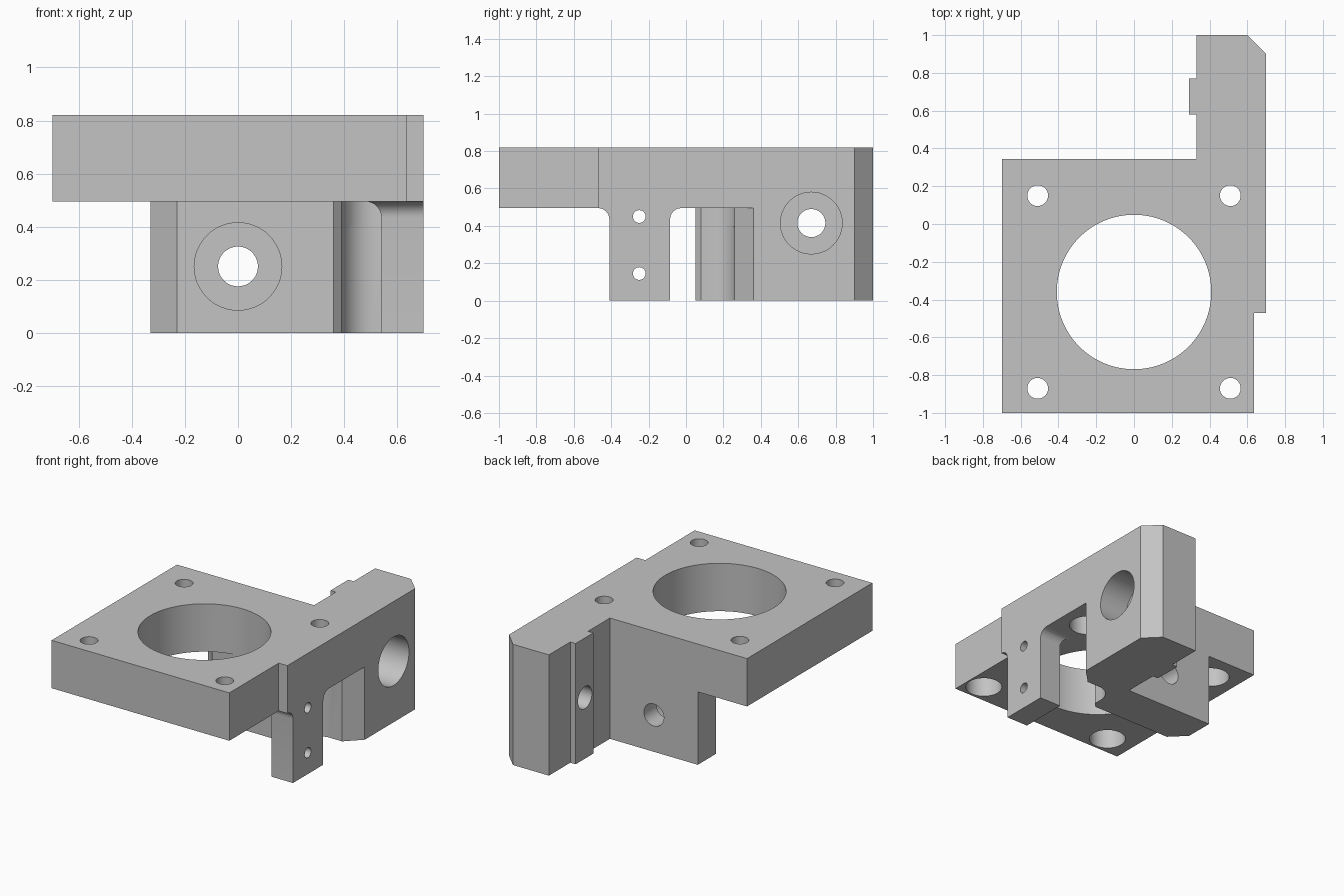
import bpy
import bmesh
import math
from mathutils import Matrix, Vector

if "Cube" in bpy.data.objects:
    bpy.data.objects.remove(bpy.data.objects["Cube"])

TOP, PLATE_Z = 0.82, 0.495

grey = bpy.data.materials.new("plain grey")
grey.use_nodes = True
colour = (0.55, 0.55, 0.55, 1)
grey.diffuse_color = colour
grey.node_tree.nodes["Principled BSDF"].inputs["Base Color"].default_value = colour


def new_object(name, bm):
    bmesh.ops.recalc_face_normals(bm, faces=bm.faces)
    mesh = bpy.data.meshes.new(name)
    bm.to_mesh(mesh)
    bm.free()
    mesh.materials.append(grey)
    obj = bpy.data.objects.new(name, mesh)
    bpy.context.collection.objects.link(obj)
    return obj


def loft(name, loops):
    """Closed solid through a stack of matching outlines."""
    bm = bmesh.new()
    rings = [[bm.verts.new(p) for p in loop] for loop in loops]
    n = len(rings[0])
    for low, high in zip(rings, rings[1:]):
        for i in range(n):
            j = (i + 1) % n
            bm.faces.new((low[i], low[j], high[j], high[i]))
    bm.faces.new(rings[0][::-1])
    bm.faces.new(rings[-1])
    return new_object(name, bm)


def prism(name, outline, z0, z1):
    return loft(name, [[(x, y, z) for x, y in outline] for z in (z0, z1)])


def combine(body, other, operation):
    mod = body.modifiers.new(other.name, 'BOOLEAN')
    mod.operation, mod.solver, mod.object = operation, 'EXACT', other
    bpy.context.view_layer.objects.active = body
    bpy.ops.object.modifier_apply(modifier=mod.name)
    bpy.data.objects.remove(other)


def drill(body, start, end, radius, segments=48):
    a, b = Vector(start), Vector(end)
    turn = (b - a).to_track_quat('Z', 'Y').to_matrix().to_4x4()
    bm = bmesh.new()
    bmesh.ops.create_cone(bm, cap_ends=True, segments=segments, radius1=radius,
                          radius2=radius, depth=(b - a).length,
                          matrix=Matrix.Translation((a + b) / 2) @ turn)
    cutter = new_object("hole_cutter", bm)
    cutter.hide_render = True
    combine(body, cutter, 'DIFFERENCE')


# Outline shared by the rear arm at both levels, with its chamfer and key
arm_end = [(0.70, 0.90), (0.60, 1.0), (0.33, 1.0), (0.33, 0.77), (0.29, 0.77),
           (0.29, 0.58), (0.33, 0.58), (0.33, 0.345)]

# Mounting plate with the arm along its left side
bracket = prism("motor_bracket",
                [(-0.70, -1.0), (0.635, -1.0), (0.635, -0.47), (0.70, -0.47)]
                + arm_end + [(-0.70, 0.345)], PLATE_Z, TOP)

# Lower wall and arm, with a rounded relief round one screw
relief = [(0.51 - 0.12 * math.cos(t), 0.14 + 0.12 * math.sin(t))
          for t in [math.pi / 2 * i / 12 for i in range(13)]]
lower_wall = prism("lower_wall",
                   [(-0.23, 0.05), (0.36, 0.05), (0.39, 0.08)] + relief
                   + [(0.60, 0.26), (0.70, 0.36)] + arm_end
                   + [(-0.33, 0.345), (-0.33, 0.15)], 0, PLATE_Z)

# Leg that flares into the plate through a fillet
FILLET = 0.06
levels = [(0, 0)]
for i in range(9):
    t = math.pi / 2 * i / 8
    levels.append((FILLET * (1 - math.cos(t)), PLATE_Z - FILLET * (1 - math.sin(t))))
leg = loft("leg", [[(0.54 - o, -0.41 - o, z), (0.70, -0.41 - o, z),
                    (0.70, -0.085 + o, z), (0.54 - o, -0.085 + o, z)]
                   for o, z in levels])

combine(bracket, lower_wall, 'UNION')
combine(bracket, leg, 'UNION')

# Central opening
drill(bracket, (0, -0.36, 0.4), (0, -0.36, 1), 0.409, 96)

# Four plate screws, counterbored from below
for x in (-0.51, 0.51):
    for y in (-0.87, 0.15):
        drill(bracket, (x, y, 0.4), (x, y, 1), 0.055)
        drill(bracket, (x, y, 0.4), (x, y, PLATE_Z + 0.165), 0.114)

# Counterbored hole through the wall
drill(bracket, (0, -0.05, 0.25), (0, 0.5, 0.25), 0.075)
drill(bracket, (0, -0.05, 0.25), (0, 0.21, 0.25), 0.165)

# Counterbored hole through the arm
drill(bracket, (0.8, 0.67, 0.415), (0.2, 0.67, 0.415), 0.075)
drill(bracket, (0.8, 0.67, 0.415), (0.49, 0.67, 0.415), 0.165)

# Two small holes through the leg
for z in (0.145, 0.45):
    drill(bracket, (0.8, -0.25, z), (0.42, -0.25, z), 0.034, 32)

bpy.ops.object.select_all(action='DESELECT')
bracket.select_set(True)
bpy.context.view_layer.objects.active = bracket
bpy.ops.object.shade_smooth_by_angle(angle=math.radians(25))
